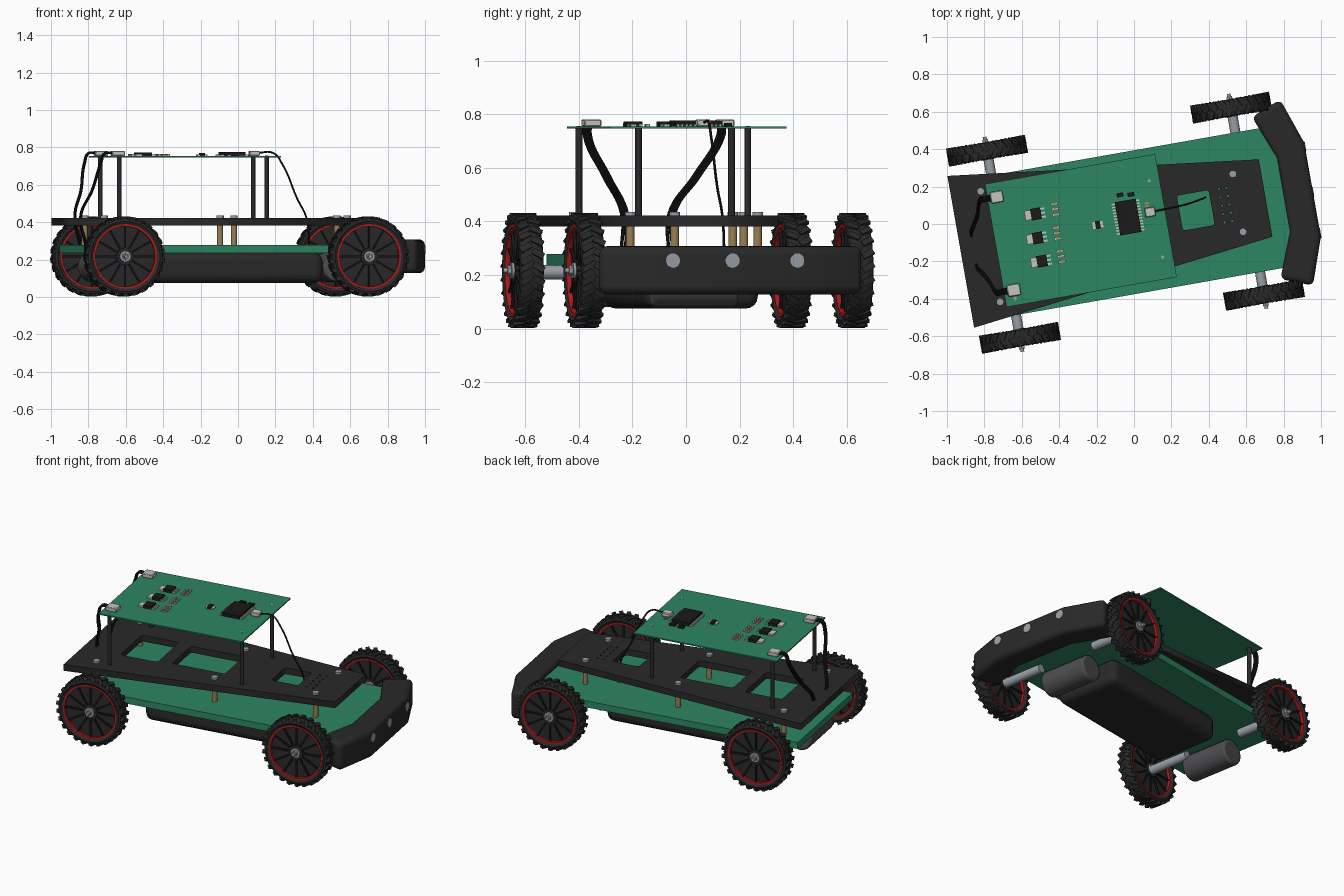
import bpy, bmesh, math
from mathutils import Matrix, Vector

if "Cube" in bpy.data.objects:
    bpy.data.objects.remove(bpy.data.objects["Cube"])

TURN = Matrix.Rotation(math.radians(10), 4, 'Z')   # whole vehicle is turned on the ground
MID = 0.0145                                       # lateral centre line


def material(name, r, g, b):
    m = bpy.data.materials.new(name)
    m.diffuse_color = (r, g, b, 1)
    m.use_nodes = True
    m.node_tree.nodes["Principled BSDF"].inputs["Base Color"].default_value = m.diffuse_color
    return m


BLACK = material("black plastic", .022, .022, .022)
DARK = material("deep black", .010, .010, .010)
GREEN = material("board green", .026, .24, .125)
RED = material("rim red", .40, .012, .012)
BRASS = material("brass", .33, .22, .09)
SILVER = material("light metal", .55, .55, .53)
STEEL = material("steel grey", .32, .35, .39)
MOTOR = material("motor grey", .075, .075, .08)
ORANGE = material("resistor tan", .50, .22, .10)


def place(name, mesh, mat, local=Matrix(), bevel=0, segs=4, smooth=False):
    if not mesh.materials:
        mesh.materials.append(mat)
    ob = bpy.data.objects.new(name, mesh)
    bpy.context.collection.objects.link(ob)
    ob.matrix_world = TURN @ local
    if bevel:
        b = ob.modifiers.new("bevel", 'BEVEL')
        b.width, b.segments, b.limit_method = bevel, segs, 'ANGLE'
    if smooth or bevel:
        bpy.ops.object.select_all(action='DESELECT')
        bpy.context.view_layer.objects.active = ob
        ob.select_set(True)
        bpy.ops.object.shade_smooth_by_angle(angle=math.radians(35))
    return ob


def to_mesh(name, bm):
    bmesh.ops.remove_doubles(bm, verts=bm.verts, dist=1e-5)
    bmesh.ops.recalc_face_normals(bm, faces=bm.faces)
    me = bpy.data.meshes.new(name)
    bm.to_mesh(me)
    bm.free()
    return me


def box_in(bm, c, s, rot=Matrix()):
    m = Matrix.Translation(c) @ rot @ Matrix.Diagonal((*s, 1))
    bmesh.ops.create_cube(bm, size=1, matrix=m)


def rod_in(bm, a, b, r, n=20):
    a, b = Vector(a), Vector(b)
    d = b - a
    m = Matrix.Translation((a + b) / 2) @ d.to_track_quat('Z', 'Y').to_matrix().to_4x4()
    bmesh.ops.create_cone(bm, cap_ends=True, segments=n, radius1=r, radius2=r, depth=d.length, matrix=m)


def boxes(name, mat, items, **kw):
    bm = bmesh.new()
    for c, s in items:
        box_in(bm, c, s)
    return place(name, to_mesh(name, bm), mat, **kw)


def rods(name, mat, items, **kw):
    bm = bmesh.new()
    for a, b, r in items:
        rod_in(bm, a, b, r)
    return place(name, to_mesh(name, bm), mat, smooth=True, **kw)


def prism(name, mat, pts, z0, z1, **kw):
    bm = bmesh.new()
    f = bm.faces.new([bm.verts.new((x, y, z0)) for x, y in pts])
    ex = bmesh.ops.extrude_face_region(bm, geom=[f])
    bmesh.ops.translate(bm, verts=[v for v in ex['geom'] if isinstance(v, bmesh.types.BMVert)], vec=(0, 0, z1 - z0))
    return place(name, to_mesh(name, bm), mat, **kw)


def lathe_in(bm, profile, steps=48):
    vs = [bm.verts.new((r, y, 0)) for r, y in profile]
    es = [bm.edges.new((vs[i], vs[(i + 1) % len(vs)])) for i in range(len(vs))]
    bmesh.ops.spin(bm, geom=vs + es, axis=(0, 1, 0), cent=(0, 0, 0), steps=steps, angle=2 * math.pi)


def bar(u0, u1, v0, v1, z0, z1):
    return ((u0 + u1) / 2, (v0 + v1) / 2, (z0 + z1) / 2), (u1 - u0, v1 - v0, z1 - z0)


# --- wheels: tyre with slanted lugs, red ring, spoked rim, hub ---
bm = bmesh.new()
lathe_in(bm, [(.17, .036), (.188, .046), (.2, .042), (.208, .02), (.208, -.02), (.2, -.042), (.188, -.046), (.17, -.036)])
for i in range(26):
    for side in (-1, 1):
        spin = Matrix.Rotation((i + side * .25) * 2 * math.pi / 26, 4, 'Y')
        slant = Matrix.Rotation(side * .5, 4, 'Z')
        m = spin @ Matrix.Translation((0, side * .023, .207)) @ slant @ Matrix.Diagonal((.024, .046, .014, 1))
        bmesh.ops.create_cube(bm, size=1, matrix=m)
tyre = to_mesh("tyre", bm)
bm = bmesh.new()
lathe_in(bm, [(.161, .040), (.173, .040), (.173, -.040), (.161, -.040)])
ring = to_mesh("rim_ring", bm)
bm = bmesh.new()
rod_in(bm, (0, -.022, 0), (0, .022, 0), .163, 48)
rod_in(bm, (0, -.036, 0), (0, .036, 0), .045, 24)
rim = to_mesh("rim", bm)
bm = bmesh.new()
for i in range(12):
    m = Matrix.Rotation(i * math.pi / 6, 4, 'Y') @ Matrix.Translation((0, 0, .1)) @ Matrix.Diagonal((.009, .064, .124, 1))
    bmesh.ops.create_cube(bm, size=1, matrix=m)
spokes = to_mesh("spokes", bm)
bm = bmesh.new()
rod_in(bm, (0, -.05, 0), (0, .046, 0), .03, 16)
rod_in(bm, (0, .04, 0), (0, .06, 0), .018, 6)
rod_in(bm, (0, .05, 0), (0, .075, 0), .01, 12)
hub = to_mesh("hub", bm)
for end, u in (("rear", -.706), ("front", .619)):
    for side, s in (("left", 1), ("right", -1)):
        loc = Matrix.Translation((u, MID + s * .508, .217))
        if s < 0:
            loc = loc @ Matrix.Rotation(math.pi, 4, 'Z')
        for me, mat in ((tyre, BLACK), (ring, RED), (rim, BLACK), (spokes, DARK), (hub, STEEL)):
            place(f"{end}_{side}_{me.name}", me, mat, loc, smooth=me in (ring, rim, hub))

# --- axles and motors ---
rods("axles", STEEL, [((u, MID + s * .2, .21), (u, MID + s * .47, .21), .027) for u in (-.706, .619) for s in (-1, 1)])
rods("motors", MOTOR, [((u, -.22, .16), (u, .1, .16), .08) for u in (.505, -.775)], bevel=.012, segs=2)

# --- lower board and battery case ---
boxes("lower_board", GREEN, [bar(-.9, .83, -.37, .388, .236, .278)])
boxes("battery_case", BLACK, [bar(-.5, .425, -.23, .205, .075, .237)], bevel=.045)

# --- upper deck: tapered plate with windows and peg holes ---
cu = bpy.data.curves.new("upper_deck", 'CURVE')
cu.dimensions, cu.fill_mode, cu.extrude = '2D', 'BOTH', .02


def outline(pts):
    sp = cu.splines.new('POLY')
    sp.points.add(len(pts) - 1)
    for p, (x, y) in zip(sp.points, pts):
        p.co = (x, y, 0, 1)
    sp.use_cyclic_u = True


def window(u, v, lu, lv, r=.014):
    pts = []
    for k, (sx, sy) in enumerate(((1, 1), (-1, 1), (-1, -1), (1, -1))):
        for j in range(3):
            a = (k + j / 2) * math.pi / 2
            pts.append((u + sx * (lu / 2 - r) + r * math.cos(a), v + sy * (lv / 2 - r) + r * math.sin(a)))
    outline(pts)


outline([(-.938, MID - .412), (.717, MID - .21), (.717, MID + .21), (-.938, MID + .412)])
window(.338, MID, .173, .19)
window(-.2, MID, .34, .26)
window(-.575, MID, .24, .30)
for u in (.48, .52):
    for k in range(-2, 3):
        window(u, MID + k * .045, .012, .012, .005)
deck = bpy.data.objects.new("curve_helper", cu)
bpy.context.collection.objects.link(deck)
deck_mesh = bpy.data.meshes.new_from_object(deck.evaluated_get(bpy.context.evaluated_depsgraph_get()))
bpy.data.objects.remove(deck)
deck_mesh.materials.clear()
place("upper_deck", deck_mesh, BLACK, Matrix.Translation((0, 0, .402)))

# --- brass spacers with screws, and black posts for the circuit board ---
spots = [(u, MID + s * w) for u, w in ((-.777, .3), (-.057, .215), (.567, .157)) for s in (-1, 1)]
rods("brass_spacers", BRASS, [((u, v, .27), (u, v, .39), .016) for u, v in spots])
rods("deck_screws", STEEL, [((u, v, .42), (u, v, .435), .02) for u, v in spots])
posts = [(u, .006 + s * w) for u, w in ((-.695, .289), (.12, .207)) for s in (-1, 1)]
rods("board_posts", BLACK, [((u, v, .42), (u, v, .748), .0125) for u, v in posts])
rods("board_screws", STEEL, [((u, v, .75), (u, v, .757), .009) for u, v in posts])

# --- front bumper with three sensors ---
half = [(.72, .44), (.885, .505), (.972, .255)]
inner = (.815, .2)
left = [inner] + half
pts = [(u, MID + v) for u, v in left] + [(u, MID - v) for u, v in reversed(left)]
prism("front_bumper", BLACK, pts, .128, .308, bevel=.03)
rods("bumper_sensors", STEEL, [((.94, MID + v, .254), (.975, MID + v, .254), .027) for v in (-.236, -.01, .236)])

# --- circuit board ---
T = .755
boxes("circuit_board", GREEN, [bar(-.748, .176, -.319, .349, .747, T)])
boxes("main_chip", DARK, [((-.025, .042, T + .011), (.115, .18, .02))])
boxes("chip_pins", SILVER, [((-.025 + s * .064, .042 + (k - 5) * .016, T + .004), (.022, .008, .008))
                            for s in (-1, 1) for k in range(11)])
plugs = [(-.697, .27, .068, .062), (-.694, -.236, .07, .064), (.096, .048, .055, .05)]
boxes("connectors", SILVER, [((u, v, T + .013), (a, b, .026)) for u, v, a, b in plugs], bevel=.004, segs=1)
rows = [(-.507, .144), (-.52, .016), (-.519, -.11)]
boxes("regulators", DARK, [((u, v, T + .009), (.055, .062, .018)) for u, v in rows])
boxes("regulator_tabs", SILVER,
      [((u - .043, v, T + .005), (.034, .052, .01)) for u, v in rows] +
      [((u + .037, v + k * .022, T + .004), (.026, .01, .008)) for u, v in rows for k in (-1, 0, 1)])
boxes("resistors", ORANGE, [((u + .105, v + k, T + .004), (.02, .012, .008)) for u, v in rows for k in (-.022, .008, .036)] +
      [((.085, .042 + k, T + .004), (.02, .01, .008)) for k in (.04, .056)])
boxes("resistor_ends", SILVER, [((u + .105 + e, v + k, T + .004), (.01, .014, .01))
                                for u, v in rows for k in (-.022, .008, .036) for e in (-.014, .014)])
boxes("small_crystal", SILVER, [((-.191, .029, T + .004), (.056, .036, .008))])
boxes("small_parts", DARK, [((-.191, .029, T + .007), (.026, .042, .014)), ((-.047, .166, T + .006), (.036, .022, .012)),
                            ((.011, .158, T + .006), (.036, .022, .012))])


# --- cables ---
def cable(name, pts, r):
    c = bpy.data.curves.new(name, 'CURVE')
    c.dimensions, c.bevel_depth, c.bevel_resolution, c.resolution_u, c.use_fill_caps = '3D', r, 2, 8, True
    sp = c.splines.new('BEZIER')
    sp.bezier_points.add(len(pts) - 1)
    for b, p in zip(sp.bezier_points, pts):
        b.co = p
        b.handle_left_type = b.handle_right_type = 'AUTO'
    h = bpy.data.objects.new("cable_helper", c)
    bpy.context.collection.objects.link(h)
    me = bpy.data.meshes.new_from_object(h.evaluated_get(bpy.context.evaluated_depsgraph_get()))
    bpy.data.objects.remove(h)
    me.materials.clear()
    place(name, me, DARK, smooth=True)


for name, v0, v1 in (("left_cable", .27, .1), ("right_cable", -.235, -.08)):
    for k in (-1, 0, 1):
        d = k * .011
        cable(f"{name}_{k + 2}", [(-.72, v0 + d, .77), (-.765, v0 + d, .768), (-.785, v0 + d, .72),
                                  (-.82, (v0 + v1) / 2 + d, .57), (-.868, v1 + d, .43), (-.84, v1 + 1.6 * d, .28)], .0065)
cable("front_cable", [(.11, .048, .77), (.2, .05, .77), (.25, .052, .71), (.33, .06, .53), (.385, .07, .42), (.4, .075, .27)], .005)
